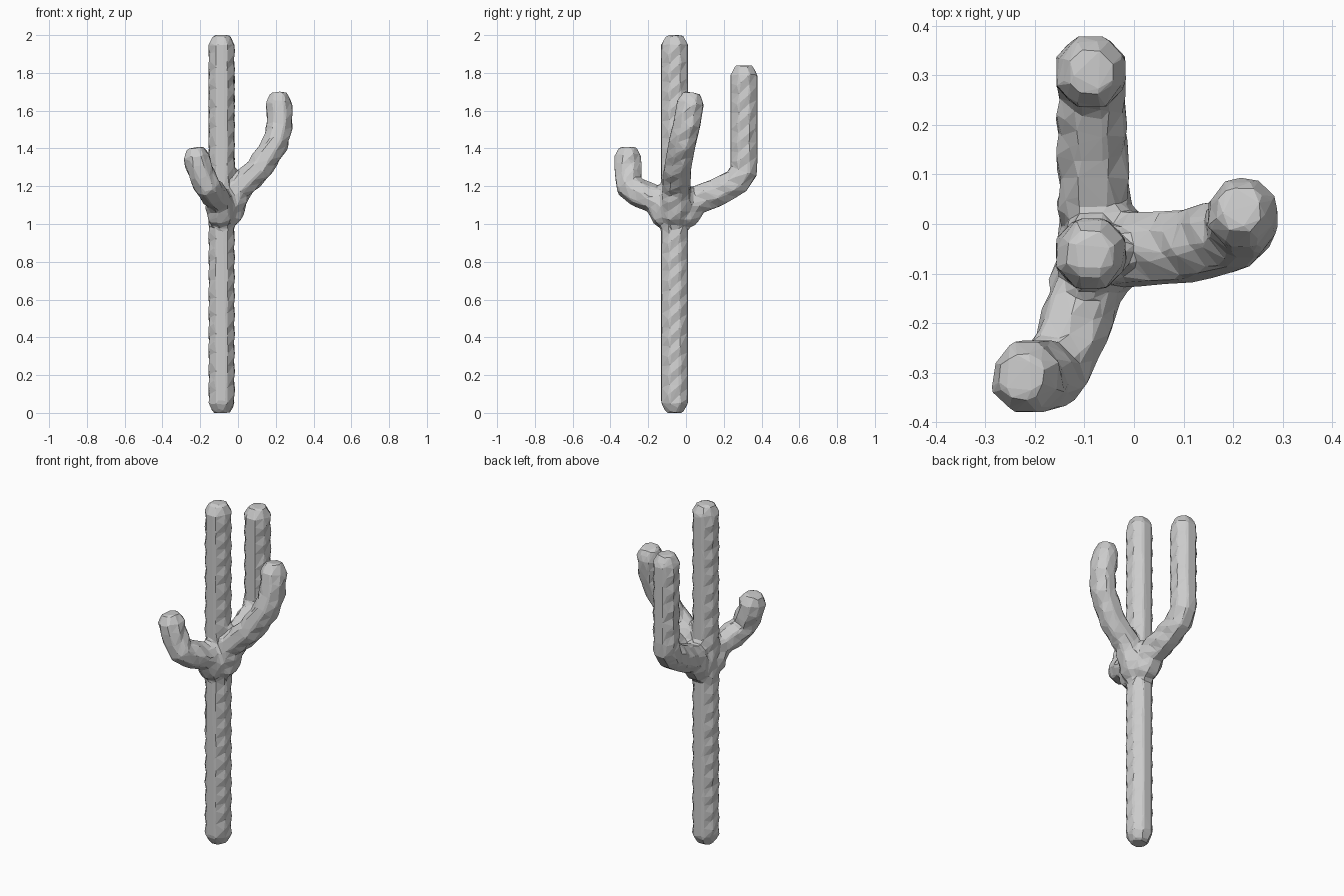
import bpy, bmesh, math
from mathutils import Vector

if "Cube" in bpy.data.objects:
    bpy.data.objects.remove(bpy.data.objects["Cube"])

R = 0.077  # circumradius of the eight-sided limbs


def tube(bm, pts, flare=1.0):
    """Eight-sided limb from its tip down a path, with notched ribs and chamfered ends."""
    pts = [Vector(p) for p in pts]
    path = []
    for a, b in zip(pts, pts[1:]):
        n = max(1, round((b - a).length / 0.05))
        path += [a.lerp(b, k / n) for k in range(n)]
    path.append(pts[-1])
    u, rings, last = Vector((1, 0, 0)), [], len(path) - 1
    for k, p in enumerate(path):
        t = (path[min(k + 1, last)] - path[max(k - 1, 0)]).normalized()
        u = (u - t * u.dot(t)).normalized()
        v = t.cross(u)
        size = R * (0.62 if k in (0, last) else 1.0)
        size *= 1 + (flare - 1) * max(0, (k / last - 0.6) / 0.4)
        ring = []
        for i in range(8):
            a = math.pi / 4 * (i + 0.5)
            notch = 0.88 if (k + i // 2) % 2 and i in (0, 3, 4, 7) and 0 < k < last else 1
            ring.append(bm.verts.new(p + (u * math.cos(a) + v * math.sin(a)) * size * notch))
        rings.append(ring)
    for a, b in zip(rings, rings[1:]):
        for i in range(8):
            j = (i + 1) % 8
            bm.faces.new((a[i], a[j], b[j], b[i]))
    bm.faces.new(rings[0][::-1])
    bm.faces.new(rings[-1])


bm = bmesh.new()
# Trunk
tube(bm, [(-.087, -.06, 2), (-.087, -.06, 0)])
# Tall back arm
tube(bm, [(-.087, .307, 1.84), (-.087, .307, 1.28), (-.087, .27, 1.225),
          (-.085, .16, 1.165), (-.08, .05, 1.125), (-.08, -.04, 1.0)], 1.1)
# Right arm
tube(bm, [(.215, .032, 1.695), (.222, .005, 1.53), (.2, -.02, 1.43),
          (.11, -.045, 1.29), (.0, -.05, 1.185), (-.07, -.055, 1.0)], 1.1)
# Short front arm
tube(bm, [(-.228, -.308, 1.405), (-.21, -.308, 1.31), (-.165, -.3, 1.2), (-.135, -.25, 1.165),
          (-.1, -.15, 1.125), (-.085, -.08, 1.0)], 1.1)
bmesh.ops.recalc_face_normals(bm, faces=bm.faces)
me = bpy.data.meshes.new("cactus")
bm.to_mesh(me)
bm.free()
cactus = bpy.data.objects.new("cactus", me)
bpy.context.collection.objects.link(cactus)

# Fuse the limbs into one skin, then reduce it to large flat facets
fuse = cactus.modifiers.new("fuse", 'REMESH')
fuse.mode = 'VOXEL'
fuse.voxel_size = 0.014
facet = cactus.modifiers.new("facet", 'DECIMATE')
facet.ratio = 0.085
